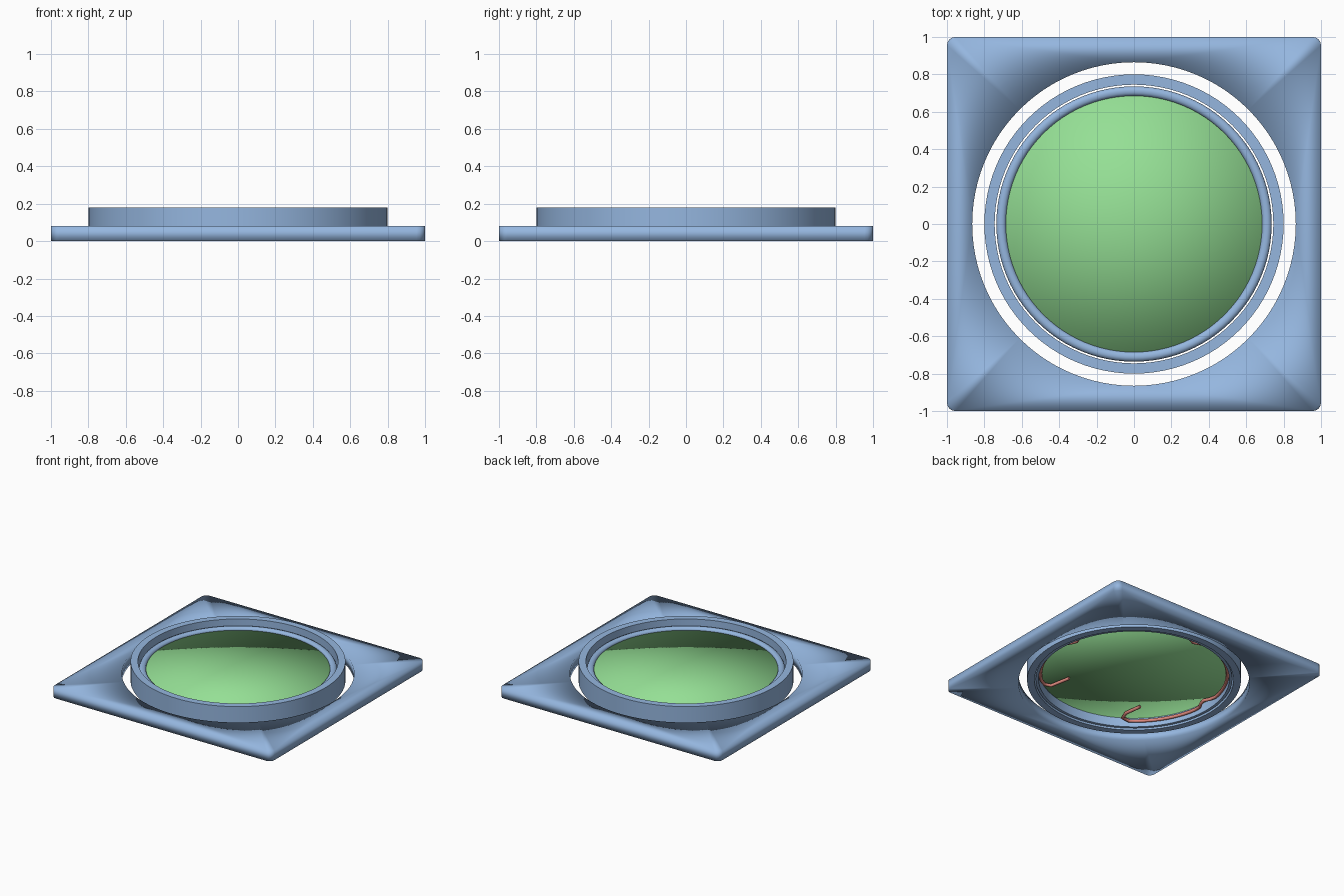
import bpy, bmesh, math
from mathutils import Vector

if "Cube" in bpy.data.objects:
    bpy.data.objects.remove(bpy.data.objects["Cube"])


def material(name, rgb):
    m = bpy.data.materials.new(name)
    m.diffuse_color = (*rgb, 1)
    m.use_nodes = True
    m.node_tree.nodes["Principled BSDF"].inputs["Base Color"].default_value = m.diffuse_color
    return m


BLUE = material("soft blue", (0.30, 0.47, 0.74))
GREEN = material("soft green", (0.30, 0.74, 0.30))
RED = material("soft red", (0.74, 0.25, 0.21))


def finish(name, bm, mat, sharp_angle=None):
    bmesh.ops.recalc_face_normals(bm, faces=bm.faces[:])
    for f in bm.faces:
        f.smooth = True
    me = bpy.data.meshes.new(name)
    bm.to_mesh(me)
    bm.free()
    me.materials.append(mat)
    ob = bpy.data.objects.new(name, me)
    bpy.context.collection.objects.link(ob)
    if sharp_angle:
        bpy.ops.object.select_all(action='DESELECT')
        ob.select_set(True)
        bpy.context.view_layer.objects.active = ob
        bpy.ops.object.shade_smooth_by_angle(angle=math.radians(sharp_angle))
    return ob


def circle(r, n, a0=0.0):
    return [(r * math.cos(a0 + 2 * math.pi * i / n), r * math.sin(a0 + 2 * math.pi * i / n))
            for i in range(n)]


def lathe(name, profile, mat, n=96, sharp_angle=30):
    # closed profile of (radius, height) swept round z
    bm = bmesh.new()
    rings = [[bm.verts.new((x, y, z)) for x, y in circle(r, n)] for r, z in profile]
    for k, a in enumerate(rings):
        b = rings[(k + 1) % len(rings)]
        for i in range(n):
            j = (i + 1) % n
            bm.faces.new((a[i], a[j], b[j], b[i]))
    return finish(name, bm, mat, sharp_angle)


# square frame plate with a round hole, smooth over all edges
def frame():
    bm = bmesh.new()
    c, steps = 0.045, 4
    outer = []
    for q in range(4):
        for s in range(steps + 1):
            a = math.pi / 2 * (q + s / steps)
            sx = 1 if q in (0, 3) else -1
            sy = 1 if q in (0, 1) else -1
            outer.append((sx * (1 - c) + c * math.cos(a), sy * (1 - c) + c * math.sin(a)))
    loops = [outer, circle(0.865, 96)]
    layers = []
    for z in (0.0, 0.08):
        edges, rows = [], []
        for pts in loops:
            vs = [bm.verts.new((x, y, z)) for x, y in pts]
            edges += [bm.edges.new((vs[i], vs[(i + 1) % len(vs)])) for i in range(len(vs))]
            rows.append(vs)
        layers.append((rows, edges))
    for rows, edges in layers:
        bmesh.ops.triangle_fill(bm, edges=edges, use_beauty=True)
    for lo, hi in zip(layers[0][0], layers[1][0]):
        for i in range(len(lo)):
            j = (i + 1) % len(lo)
            bm.faces.new((lo[i], lo[j], hi[j], hi[i]))
    # drop any fill that covers the hole
    inside = [f for f in bm.faces if abs(f.normal.z) > 0.5
              and f.calc_center_median().xy.length < 0.8]
    bmesh.ops.delete(bm, geom=inside, context='FACES_ONLY')
    return finish("square_frame", bm, BLUE)


frame()

# outer tilting ring
lathe("outer_ring", [(0.80, 0.02), (0.80, 0.18), (0.745, 0.18), (0.745, 0.02)], BLUE)

# inner ring with a rounded lip over the lens
lathe("inner_ring", [(0.736, 0.03), (0.736, 0.12), (0.728, 0.132), (0.715, 0.137), (0.70, 0.135),
                     (0.688, 0.128), (0.685, 0.118), (0.685, 0.112), (0.714, 0.105),
                     (0.714, 0.03)], BLUE, sharp_angle=50)

# lens: thin closed disc, smooth over its rim
bm = bmesh.new()
n = 96
discs = []
for z in (0.10, 0.115):
    mid = bm.verts.new((0, 0, z))
    rim = [bm.verts.new((x, y, z)) for x, y in circle(0.708, n)]
    for i in range(n):
        bm.faces.new((mid, rim[i], rim[(i + 1) % n]))
    discs.append(rim)
for i in range(n):
    j = (i + 1) % n
    bm.faces.new((discs[0][i], discs[0][j], discs[1][j], discs[1][i]))
finish("lens", bm, GREEN)

# open wire clip under the lens, with hooked ends and small kinks
RIGHT, NEAR = Vector((-0.766, 0.643, 0)), Vector((0.643, 0.766, 0))
path = [(0.045, -0.485), (-0.06, -0.58), (-0.085, -0.65)]
for deg in range(-93, 188, 4):
    dip = max(math.exp(-((deg - k) / 5) ** 2) for k in (-38, 47, 132))
    r = 0.70 - 0.05 * dip
    path.append((r * math.cos(math.radians(deg)), r * math.sin(math.radians(deg))))
path += [(-0.67, -0.15), (-0.62, -0.17), (-0.485, -0.06)]
cu = bpy.data.curves.new("wire_clip", 'CURVE')
cu.dimensions = '3D'
cu.bevel_depth = 0.013
cu.bevel_resolution = 2
cu.use_fill_caps = True
sp = cu.splines.new('POLY')
sp.points.add(len(path) - 1)
for p, (u, v) in zip(sp.points, path):
    p.co = (*(RIGHT * u + NEAR * v + Vector((0, 0, 0.072))), 1)
sp.use_smooth = True
cu.materials.append(RED)
bpy.context.collection.objects.link(bpy.data.objects.new("wire_clip", cu))
